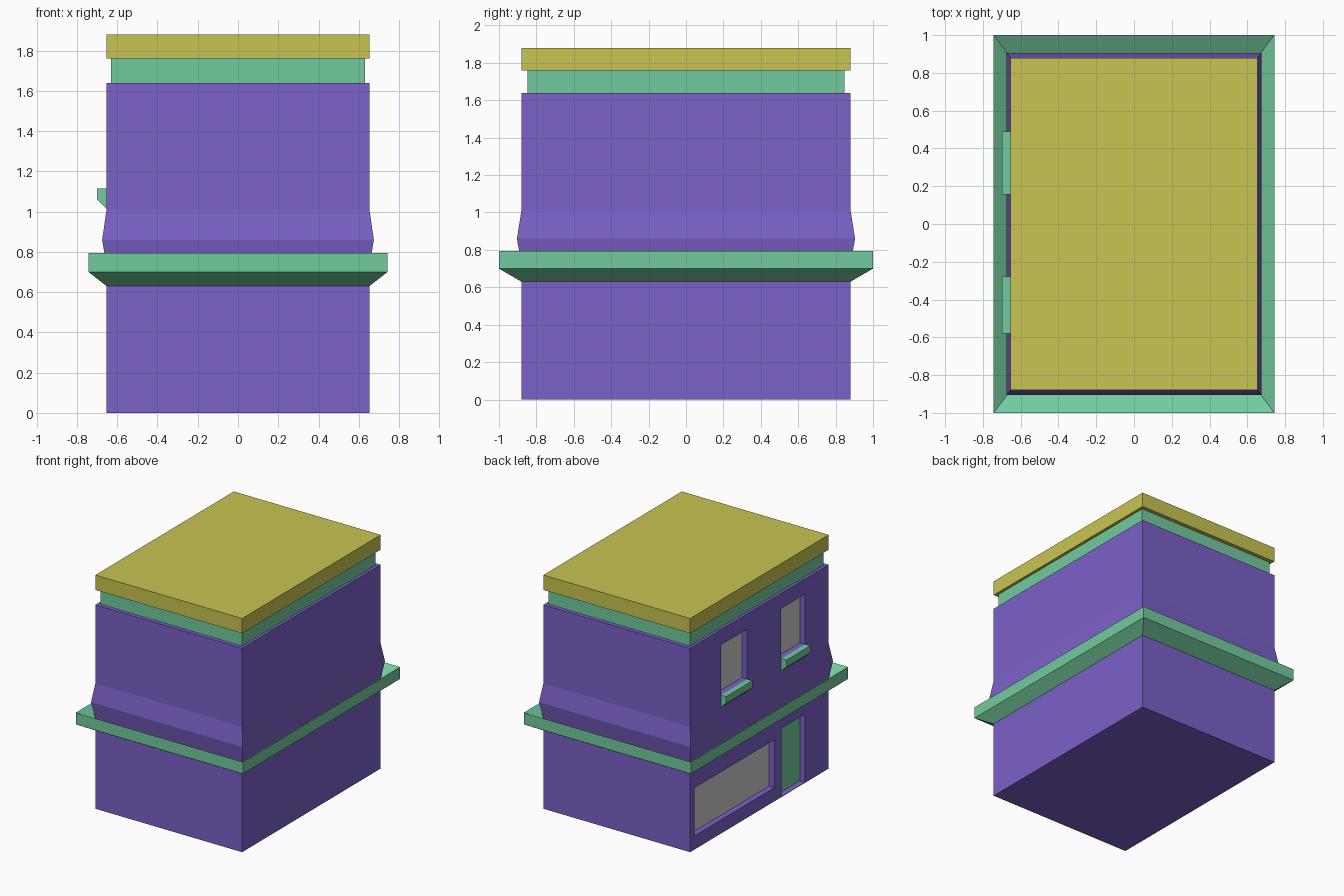
import bpy, bmesh

if "Cube" in bpy.data.objects:
    bpy.data.objects.remove(bpy.data.objects["Cube"])

def material(name, rgb):
    m = bpy.data.materials.new(name)
    m.diffuse_color = (*rgb, 1)
    m.use_nodes = True
    m.node_tree.nodes["Principled BSDF"].inputs["Base Color"].default_value = m.diffuse_color
    return m

PURPLE = material("wall_purple", (0.20, 0.12, 0.58))
GREEN = material("trim_green", (0.17, 0.60, 0.34))
YELLOW = material("roof_yellow", (0.58, 0.56, 0.085))

def finish(name, bm, mat=None):
    bmesh.ops.recalc_face_normals(bm, faces=bm.faces)
    me = bpy.data.meshes.new(name)
    bm.to_mesh(me)
    bm.free()
    ob = bpy.data.objects.new(name, me)
    bpy.context.collection.objects.link(ob)
    if mat:
        me.materials.append(mat)
    return ob

def stack(name, levels, mat, caps=True):
    """Rectangular rings (z, half width, half length) joined bottom to top."""
    bm = bmesh.new()
    rings = [[bm.verts.new((sx * x, sy * y, z)) for sx, sy in ((-1, -1), (1, -1), (1, 1), (-1, 1))]
             for z, x, y in levels]
    for a, b in zip(rings, rings[1:]):
        for i in range(4):
            j = (i + 1) % 4
            bm.faces.new((a[i], a[j], b[j], b[i]))
    if caps:
        bm.faces.new(rings[0][::-1])
        bm.faces.new(rings[-1])
    return finish(name, bm, mat)

def extrude_y(name, profile, y0, y1, mat=None):
    """Extrude an (x, z) profile along y."""
    bm = bmesh.new()
    f = bm.faces.new([bm.verts.new((x, y0, z)) for x, z in profile])
    ext = bmesh.ops.extrude_face_region(bm, geom=[f])
    moved = [v for v in ext["geom"] if isinstance(v, bmesh.types.BMVert)]
    bmesh.ops.translate(bm, vec=(0, y1 - y0, 0), verts=moved)
    return finish(name, bm, mat)

def box(name, x0, x1, y0, y1, z0, z1, mat=None):
    return extrude_y(name, ((x0, z0), (x1, z0), (x1, z1), (x0, z1)), y0, y1, mat)

# Walls with the flared skirt above the ledge
walls = stack("walls", [(0, .653, .88), (.725, .653, .88), (.86, .675, .904),
                        (1.01, .653, .88), (1.64, .653, .88)], PURPLE)

# Ledge around the building with an inward sloping top
stack("ledge", [(.63, .653, .88), (.70, .743, 1), (.795, .743, 1), (.725, .653, .88)],
      GREEN, caps=False)

# Frieze and roof slab
stack("frieze", [(1.64, .63, .848), (1.76, .63, .848)], GREEN)
stack("roof_slab", [(1.76, .653, .88), (1.88, .653, .88)], YELLOW)

# Recessed openings on the left wall: y range, z range, pane material
openings = {
    "shop_window": (-.19, .823, .11, .495, None),
    "door": (-.58, -.28, .004, .553, GREEN),
    "upper_window_a": (.155, .49, 1.115, 1.517, None),
    "upper_window_b": (-.58, -.278, 1.115, 1.517, None),
}
for name, (y0, y1, z0, z1, mat) in openings.items():
    cutter = box("cutter_" + name, -.8, -.603, y0, y1, z0, z1)
    cutter.hide_render = True
    mod = walls.modifiers.new(name, 'BOOLEAN')
    mod.operation = 'DIFFERENCE'
    mod.solver = 'EXACT'
    mod.object = cutter
    bpy.context.view_layer.objects.active = walls
    bpy.ops.object.modifier_apply(modifier=name)
    bpy.data.objects.remove(cutter)
    box(name + "_pane", -.607, -.601, y0, y1, z0, z1, mat)
    # Sloped sill below each upper window
    if name.startswith("upper"):
        extrude_y(name + "_sill", ((-.653, 1.115), (-.70, 1.115), (-.70, 1.06), (-.653, 1.015)),
                  y0, y1, GREEN)
